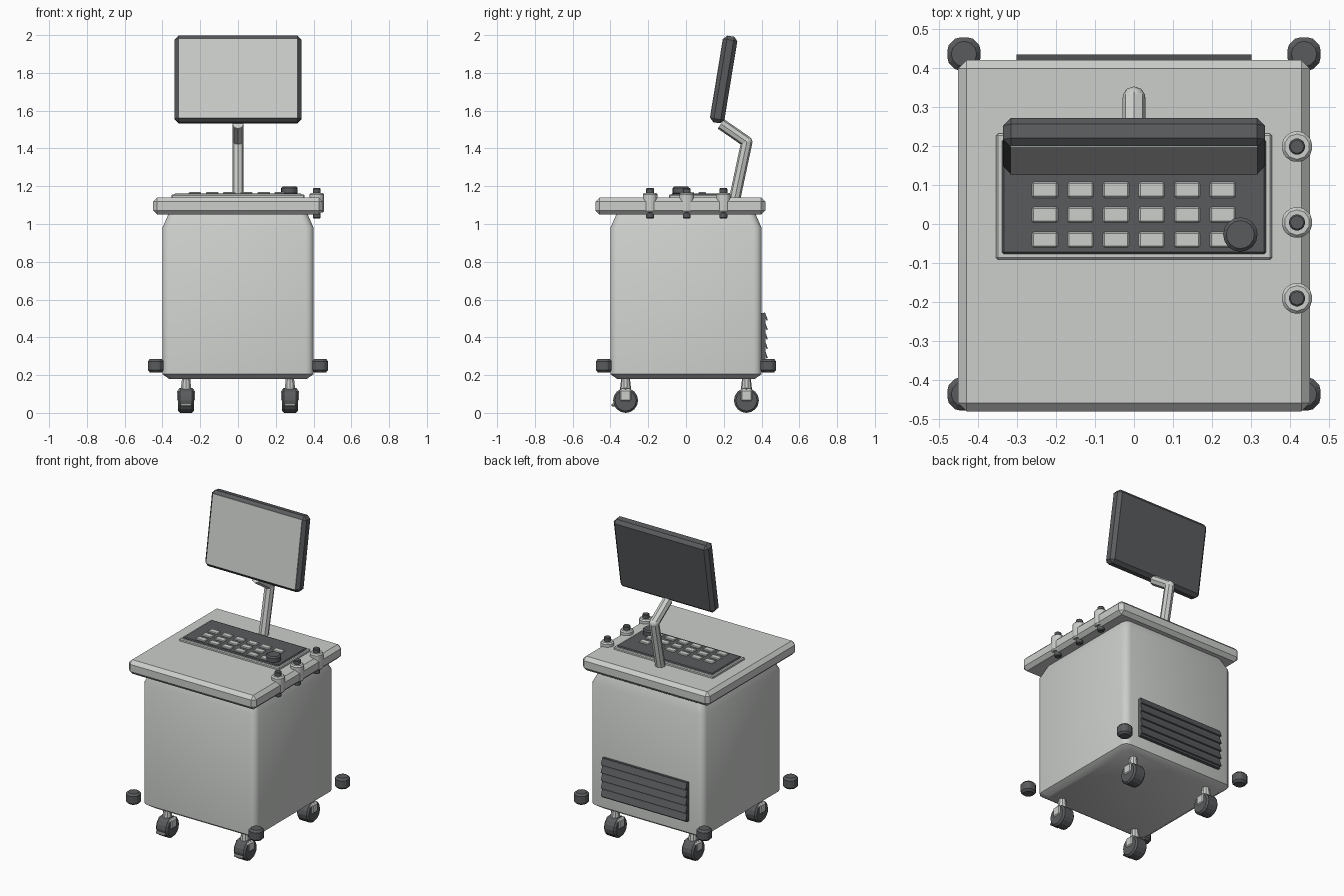
import bpy, bmesh, math
from mathutils import Vector

if "Cube" in bpy.data.objects:
    bpy.data.objects.remove(bpy.data.objects["Cube"], do_unlink=True)


def make_material(name, colour):
    m = bpy.data.materials.new(name)
    m.use_nodes = True
    m.diffuse_color = (*colour, 1)
    m.node_tree.nodes["Principled BSDF"].inputs["Base Color"].default_value = (*colour, 1)
    return m


LIGHT = make_material("light_grey", (0.60, 0.62, 0.60))
DARK = make_material("dark_grey", (0.10, 0.105, 0.11))


def finish(bm, name, mat, bevel=0, segments=1, smooth=None):
    bmesh.ops.recalc_face_normals(bm, faces=bm.faces)
    mesh = bpy.data.meshes.new(name)
    bm.to_mesh(mesh)
    bm.free()
    mesh.materials.append(mat)
    ob = bpy.data.objects.new(name, mesh)
    bpy.context.collection.objects.link(ob)
    if bevel:
        mod = ob.modifiers.new("edge_bevel", "BEVEL")
        mod.width, mod.segments = bevel, segments
    if smooth:
        bpy.ops.object.select_all(action="DESELECT")
        ob.select_set(True)
        bpy.context.view_layer.objects.active = ob
        bpy.ops.object.shade_smooth_by_angle(angle=math.radians(smooth))
    return ob


def box(name, centre, size, mat, bevel=0, tilt=0):
    bm = bmesh.new()
    bmesh.ops.create_cube(bm, size=1)
    bmesh.ops.scale(bm, vec=size, verts=bm.verts)
    ob = finish(bm, name, mat, bevel)
    ob.location, ob.rotation_euler.x = centre, tilt
    return ob


def rod(name, start, end, radius, mat, sides=8, bevel=0, top=None):
    a, b = Vector(start), Vector(end)
    bm = bmesh.new()
    bmesh.ops.create_cone(bm, cap_ends=True, segments=sides, radius1=radius,
                          radius2=radius if top is None else top, depth=(b - a).length)
    ob = finish(bm, name, mat, bevel)
    ob.location = (a + b) / 2
    ob.rotation_euler = (b - a).to_track_quat("Z", "Y").to_euler()
    return ob


# Cabinet: rounded square rings stacked up, narrowed at both ends
bm = bmesh.new()
rings = []
for half, z in ((0.365, 0.18), (0.40, 0.205), (0.40, 0.98), (0.365, 1.06)):
    ring = []
    for quarter in range(4):
        corner = math.radians(45 + 90 * quarter)
        cx = math.copysign(half - 0.04, math.cos(corner))
        cy = math.copysign(half - 0.04, math.sin(corner))
        for step in range(4):
            a = math.radians(90 * quarter + 30 * step)
            ring.append(bm.verts.new((cx + 0.04 * math.cos(a), cy + 0.04 * math.sin(a), z)))
    rings.append(ring)
for low, high in zip(rings, rings[1:]):
    for i in range(len(low)):
        j = (i + 1) % len(low)
        bm.faces.new((low[i], low[j], high[j], high[i]))
bm.faces.new(rings[0])
bm.faces.new(rings[-1])
finish(bm, "cabinet", LIGHT, smooth=50)

# Worktop
box("worktop", (0, -0.03, 1.095), (0.9, 0.9, 0.09), LIGHT, 0.022)

# Control panel with key grid and knob
box("panel_frame", (0, 0.07, 1.145), (0.706, 0.322, 0.02), LIGHT, 0.005)
box("control_panel", (0, 0.07, 1.15), (0.676, 0.294, 0.024), DARK, 0.005)
for row in range(3):
    for col in range(6):
        box("key", (-0.228 + 0.091 * col, -0.04 + 0.0635 * row, 1.163),
            (0.066, 0.04, 0.012), LIGHT, 0.004)
rod("knob", (0.272, -0.027, 1.155), (0.272, -0.027, 1.198), 0.044, DARK, 16, 0.008)

# Probe holders on the left edge
for y in (-0.19, 0.004, 0.198):
    rod("holder_cup", (0.417, y, 1.06), (0.417, y, 1.165), 0.041, LIGHT, 10, 0.008)
    rod("holder_pin", (0.417, y, 1.03), (0.417, y, 1.19), 0.022, DARK, 8, 0.004)

# Monitor arm
elbow = (0, 0.322, 1.435)
rod("lower_arm", (0, 0.255, 1.12), elbow, 0.03, LIGHT)
rod("upper_arm", elbow, (0, 0.185, 1.53), 0.03, LIGHT)
bm = bmesh.new()
bmesh.ops.create_icosphere(bm, subdivisions=2, radius=0.03)
finish(bm, "arm_elbow", LIGHT, smooth=50).location = elbow

# Monitor with a screen plate on its tilted front
TILT = math.radians(-9.3)
centre = Vector((0, 0.2, 1.765))
forward = Vector((0, -math.cos(TILT), -math.sin(TILT)))
box("monitor_case", centre, (0.67, 0.076, 0.464), DARK, 0.02, TILT)
box("screen", centre + forward * 0.037, (0.632, 0.006, 0.428), LIGHT, 0, TILT)

# Rear vent with slanted slats
box("vent_plate", (0, 0.41, 0.405), (0.6, 0.02, 0.25), DARK)
for i in range(5):
    box("vent_slat", (0, 0.422, 0.31 + 0.05 * i), (0.6, 0.008, 0.044), DARK, 0, math.radians(20))

for sx in (-1, 1):
    for sy in (-1, 1):
        # Corner bumpers
        x, y = 0.435 * sx, 0.435 * sy
        rod("corner_bumper", (x, y, 0.215), (x, y, 0.285), 0.045, DARK, 12, 0.012)
        # Casters
        x, y = 0.275 * sx, 0.32 * sy
        rod("caster_stem", (x, y, 0.12), (x, y, 0.19), 0.03, LIGHT, 10, 0, 0.022)
        box("caster_fork", (x, y, 0.092), (0.096, 0.07, 0.07), LIGHT, 0.012)
        rod("caster_wheel", (x - 0.042, y, 0.066), (x + 0.042, y, 0.066), 0.066, DARK, 16, 0.01)
        if sy < 0:
            box("brake_pedal", (x, y - 0.05, 0.042), (0.06, 0.05, 0.014), LIGHT, 0.003)
